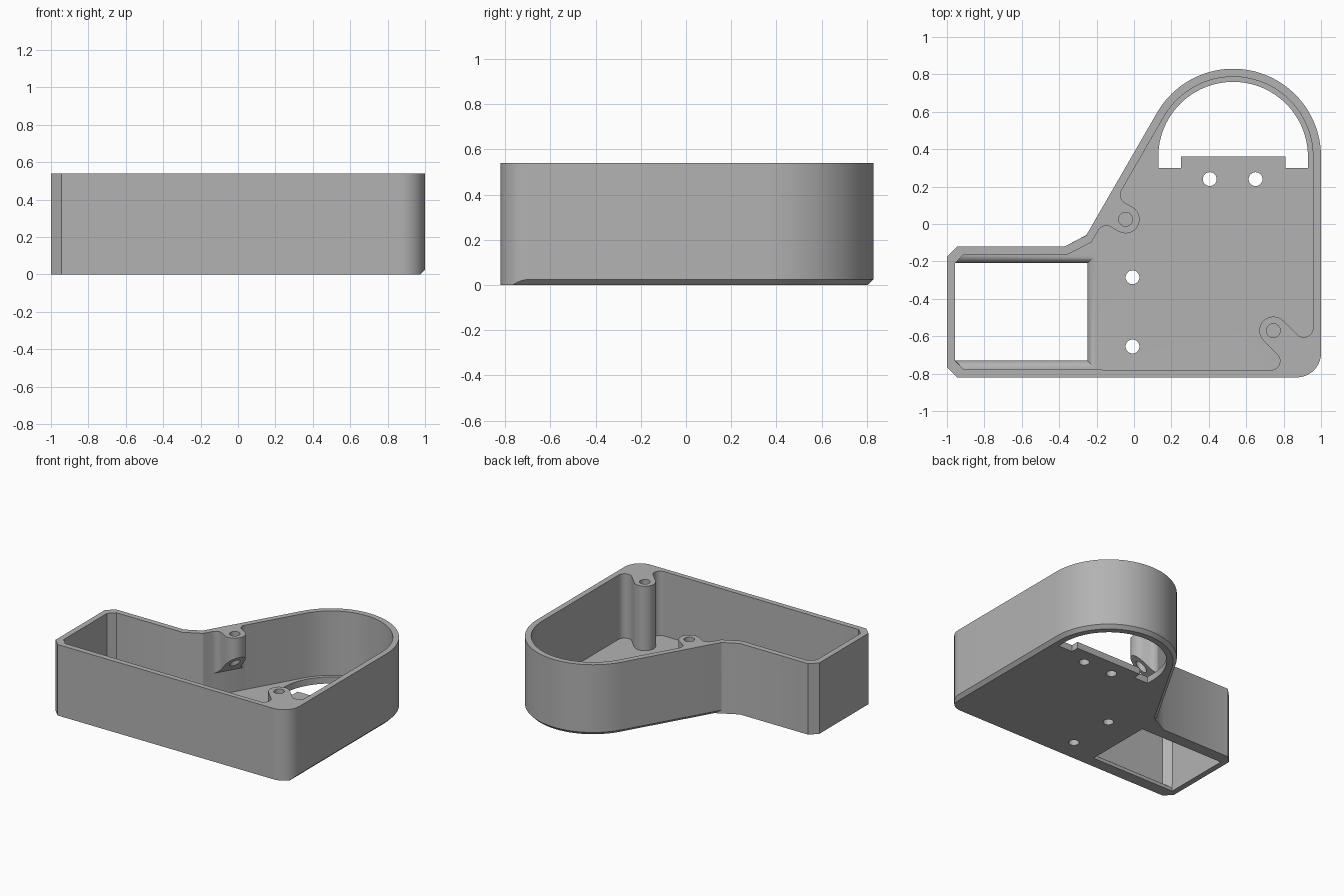
import bpy, bmesh, math
from mathutils import Vector

if "Cube" in bpy.data.objects:
    bpy.data.objects.remove(bpy.data.objects["Cube"], do_unlink=True)

HEIGHT, FLOOR, CHAMFER = 0.54, 0.05, 0.025
WALL = 0.043
DOME = (0.53, 0.36)          # centre of the rounded end
DOME_R = 0.47
POST_R, FILLET, SCREW_R = 0.075, 0.05, 0.037
CORNER_POST = (0.745, -0.57)
SIDE_POST = (-0.045, 0.025)


def arc(centre, r, start, end, n=16):
    """Points on an arc, angles in degrees."""
    angles = [math.radians(start + (end - start) * i / n) for i in range(n + 1)]
    return [(centre[0] + r * math.cos(a), centre[1] + r * math.sin(a)) for a in angles]


def loft(name, rings):
    """Closed solid through rings of equal point count."""
    bm = bmesh.new()
    loops = [[bm.verts.new(p) for p in ring] for ring in rings]
    n = len(loops[0])
    bm.faces.new(loops[0][::-1])
    bm.faces.new(loops[-1])
    for low, high in zip(loops, loops[1:]):
        for i in range(n):
            j = (i + 1) % n
            bm.faces.new((low[i], low[j], high[j], high[i]))
    bmesh.ops.remove_doubles(bm, verts=bm.verts, dist=1e-5)
    bmesh.ops.recalc_face_normals(bm, faces=bm.faces)
    mesh = bpy.data.meshes.new(name)
    bm.to_mesh(mesh)
    bm.free()
    obj = bpy.data.objects.new(name, mesh)
    bpy.context.scene.collection.objects.link(obj)
    return obj


def prism(name, points, z0, z1):
    return loft(name, [[(x, y, z) for x, y in points] for z in (z0, z1)])


def cut(target, cutter):
    """Subtract the cutter, then discard it."""
    cutter.hide_render = True
    mod = target.modifiers.new("cut", "BOOLEAN")
    mod.operation, mod.solver, mod.object = "DIFFERENCE", "EXACT", cutter
    graph = bpy.context.evaluated_depsgraph_get()
    mesh = bpy.data.meshes.new_from_object(target.evaluated_get(graph))
    target.modifiers.clear()
    target.data = mesh
    bpy.data.objects.remove(cutter, do_unlink=True)


# Outer body: each point carries its inward shift at the bottom edge
outline = [((-1, -0.765), (0, 0)), ((-0.945, -0.82), (0, 0))]
for p in arc((0.87, -0.69), 0.13, -90, 0, 20):
    outline.append((p, (min(0, 1 - CHAMFER - p[0]), 0)))
for p in arc(DOME, DOME_R, 0, 150, 48):
    inward = (Vector(DOME) - Vector(p)).normalized() * CHAMFER
    outline.append((p, tuple(inward)))
outline += [((-0.255, -0.06), (0.042, 0.023)), ((-0.37, -0.12), (0, 0)),
            ((-0.945, -0.12), (0, 0)), ((-1, -0.175), (0, 0))]
bottom = [(p[0] + s[0], p[1] + s[1], 0) for p, s in outline]
middle = [(p[0], p[1], min(CHAMFER, math.hypot(*s))) for p, s in outline]
top = [(p[0], p[1], HEIGHT) for p, s in outline]
body = loft("enclosure_body", [bottom, middle, top])

# Cavity outline, wrapping around the two screw posts
left, right, front, back = -0.957, 0.957, -0.777, -0.163
off = FILLET + POST_R
fx = right - FILLET
fy = CORNER_POST[0] + CORNER_POST[1] + off * math.sqrt(2) - fx
mirror = CORNER_POST[0] + CORNER_POST[1]

toward = Vector((math.cos(math.radians(150)), math.sin(math.radians(150))))
along = Vector((-toward.y, toward.x)) * -1
reach = DOME_R - WALL - (Vector(SIDE_POST) - Vector(DOME)).dot(toward)
foot = Vector(SIDE_POST) + toward * (reach - FILLET)

cavity = [(left, -0.73), (-0.91, front)]
cavity += arc((mirror - fy, mirror - fx), FILLET, -90, 45)
cavity += arc(CORNER_POST, POST_R, 225, 45)
cavity += arc((fx, fy), FILLET, 225, 360)
cavity += [(right, DOME[1])] + arc(DOME, DOME_R - WALL, 0, 150, 48)
cavity += arc(foot + along * off, FILLET, 150, 240)
cavity += arc(SIDE_POST, POST_R, 60, -120)
cavity += arc(foot - along * off, FILLET, 60, 150)
cavity += [(-0.228, -0.098), (-0.355, back), (-0.91, back), (left, -0.21)]
cut(body, prism("cavity_cutter", cavity, FLOOR, 0.7))

# Sloped space below the short side post
slope = [(-0.12, FLOOR), (reach - 0.0005, FLOOR), (reach - 0.0005, 0.22), (-0.12, 0.435)]
rings = []
for v in (-0.15, 0.15):
    ring = []
    for u, z in slope:
        p = Vector(SIDE_POST) + toward * u + along * v
        ring.append((p.x, p.y, z))
    rings.append(ring)
cut(body, loft("post_underside_cutter", rings))

# Rectangular floor opening with rounded upper edges
rings = []
steps = 8
for i in range(-1, steps + 1):
    a = math.pi / 2 * max(i, 0) / steps
    d = max(0.0005, 0.046 * (1 - math.cos(a)))
    z = -0.1 if i < 0 else FLOOR - 0.046 * (1 - math.sin(a))
    x0, x1, y0, y1 = left + 0.0005, -0.25, -0.73, -0.21
    rings.append([(x, y, z) for x, y in (
        (x0, y0), (x0 + d, y0 - d), (x1 + d, y0 - d),
        (x1 + d, y1 + d), (x0 + d, y1 + d), (x0, y1))])
rings.append([(x, y, FLOOR + 0.01) for x, y, z in rings[-1]])
cut(body, loft("opening_cutter", rings))

# Half-round floor opening with a tab
tab = [(0.13, 0.30), (0.25, 0.30), (0.25, 0.36), (0.81, 0.36), (0.81, 0.30), (0.93, 0.30)]
cut(body, prism("round_opening_cutter", tab + arc(DOME, 0.40, 0, 180, 48), -0.1, 0.1))

# Floor screw holes and post holes
holes = [(0.405, 0.24, -0.1, 0.1), (0.65, 0.24, -0.1, 0.1),
         (-0.008, -0.285, -0.1, 0.1), (-0.008, -0.655, -0.1, 0.1),
         (*CORNER_POST, 0.2, 0.7), (*SIDE_POST, 0.15, 0.7)]
for x, y, z0, z1 in holes:
    cut(body, prism("hole_cutter", arc((x, y), SCREW_R, 0, 348.75, 31), z0, z1))

# Material and shading
grey = bpy.data.materials.new("plain_grey")
grey.use_nodes = True
colour = (0.45, 0.45, 0.45, 1)
grey.diffuse_color = colour
grey.node_tree.nodes["Principled BSDF"].inputs["Base Color"].default_value = colour
body.data.materials.clear()
body.data.materials.append(grey)
bpy.ops.object.select_all(action="DESELECT")
body.select_set(True)
bpy.context.view_layer.objects.active = body
bpy.ops.object.shade_smooth_by_angle(angle=math.radians(30))
